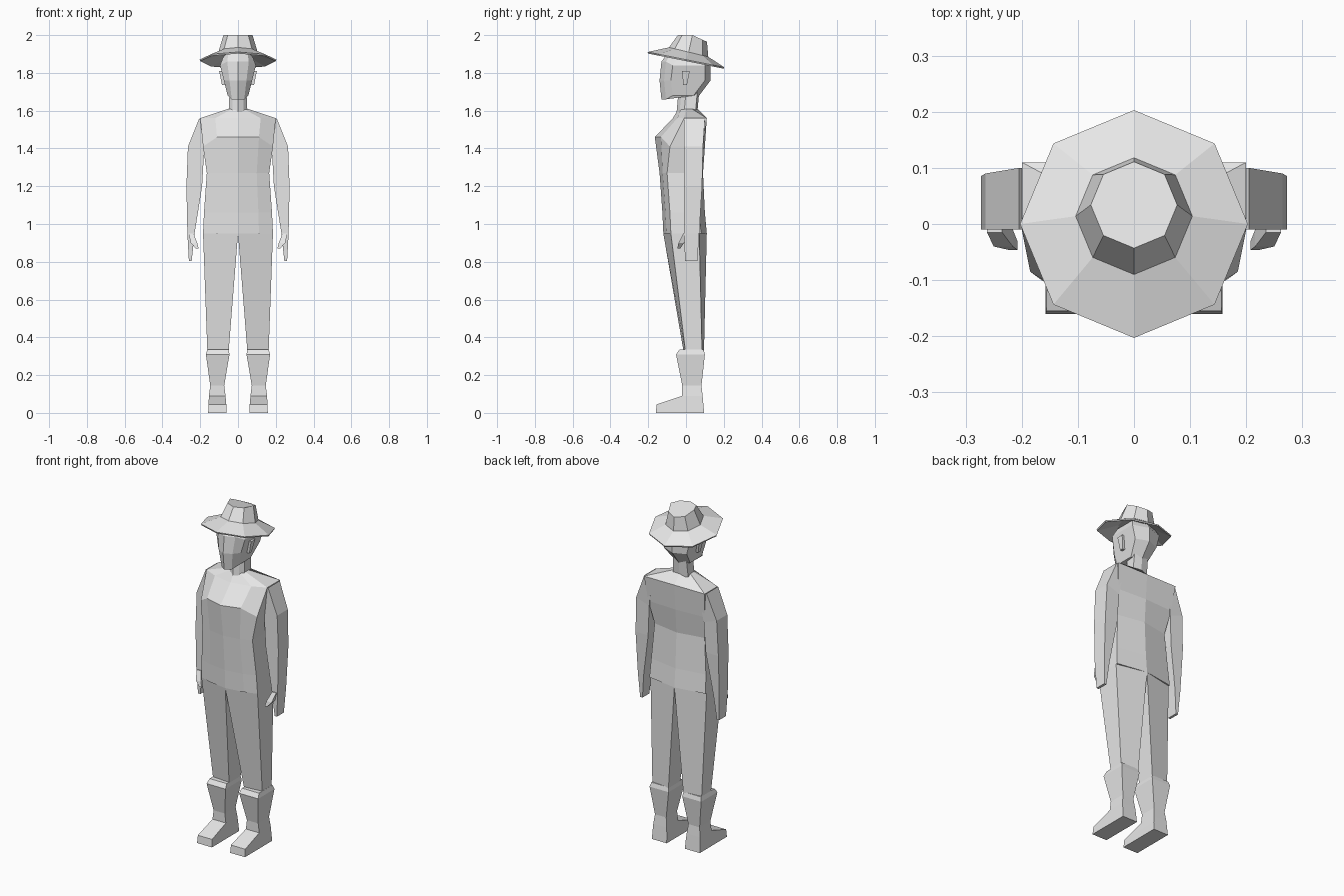
import bpy
import bmesh
from math import sin, cos, pi

cube = bpy.data.objects.get("Cube")
if cube:
    bpy.data.objects.remove(cube)

grey = bpy.data.materials.new("light grey")
grey.use_nodes = True
tone = (0.8, 0.8, 0.8, 1)
grey.diffuse_color = tone
grey.node_tree.nodes["Principled BSDF"].inputs["Base Color"].default_value = tone


def loft(name, rings, mirrored=False):
    """Skin a stack of equal-length rings, cap both ends, optionally mirror in x."""
    bm = bmesh.new()
    loops = [[bm.verts.new(point) for point in ring] for ring in rings]
    for lower, upper in zip(loops, loops[1:]):
        count = len(lower)
        for i in range(count):
            j = (i + 1) % count
            bm.faces.new((lower[i], lower[j], upper[j], upper[i]))
    bm.faces.new(loops[0])
    bm.faces.new(loops[-1])
    bmesh.ops.recalc_face_normals(bm, faces=bm.faces)
    mesh = bpy.data.meshes.new(name)
    bm.to_mesh(mesh)
    bm.free()
    mesh.materials.append(grey)
    part = bpy.data.objects.new(name, mesh)
    bpy.context.collection.objects.link(part)
    if mirrored:
        mirror = part.modifiers.new("Mirror", "MIRROR")
        mirror.use_mirror_merge = False


def body(height, half, front, back, bevel=0.04, back_bevel=0.03, drop=0):
    """Symmetric section: ridged front and back, sides and back lower by drop."""
    low = height - drop
    side = [(half * 0.6, front + bevel * 0.4, height),
            (half, front + bevel, low),
            (half, back - back_bevel, low)]
    other = [(-x, y, z) for x, y, z in reversed(side)]
    return [(0, front, height)] + side + [(0, back, low)] + other


def limb(height, inner, outer, front, back, bevel=0, rise=0):
    """Four-sided section whose outer side can be narrower and higher."""
    return [(inner, front, height),
            (outer, front + bevel, height + rise),
            (outer, back - bevel, height + rise),
            (inner, back, height)]


def octagon(radius, centre, height, tilt, top=2):
    """Hat section tilted down towards the back, cut level at the top."""
    ring = []
    for i in range(8):
        angle = i * pi / 4
        reach = -radius * cos(angle)
        level = min(height - tilt * reach, top)
        ring.append((radius * sin(angle), centre + reach, level))
    return ring


# Torso: hips, waist, ribs, chest, shoulders and collar
loft("torso", [
    body(height=0.95, half=0.185, front=-0.12, back=0.11),
    body(height=1.06, half=0.18, front=-0.125, back=0.1),
    body(height=1.27, half=0.165, front=-0.14, back=0.09),
    body(height=1.46, half=0.185, front=-0.165, back=0.1,
         bevel=0.08, back_bevel=0.01, drop=0.05),
    body(height=1.56, half=0.2, front=-0.07, back=0.11,
         bevel=0.06, back_bevel=0),
    body(height=1.61, half=0.05, front=-0.04, back=0.06),
])

# Neck
loft("neck", [
    body(height=1.59, half=0.05, front=-0.05, back=0.06, back_bevel=0.01),
    body(height=1.7, half=0.045, front=-0.04, back=0.07, back_bevel=0.01),
])

# Head: jaw, cheeks, brow and scalp
loft("head", [
    body(height=1.66, half=0.055, front=-0.13, back=0.07, bevel=0.06, drop=-0.02),
    body(height=1.76, half=0.075, front=-0.14, back=0.13, bevel=0.06),
    body(height=1.86, half=0.095, front=-0.13, back=0.13, bevel=0.06, drop=0.02),
    body(height=1.92, half=0.08, front=-0.085, back=0.11, drop=0.04),
])

# Ears
loft("ear", [
    limb(height=1.735, inner=0.06, outer=0.085, front=-0.015, back=0.005),
    limb(height=1.81, inner=0.07, outer=0.1, front=-0.02, back=0.02),
], mirrored=True)

# Hat: underside, brim edge, crown base and crown top
loft("hat", [
    octagon(radius=0.095, centre=0.014, height=1.896, tilt=0.25),
    octagon(radius=0.2, centre=0, height=1.862, tilt=0.2),
    octagon(radius=0.203, centre=0, height=1.87, tilt=0.2),
    octagon(radius=0.104, centre=0.014, height=1.91, tilt=0.24),
    octagon(radius=0.077, centre=0.034, height=2, tilt=0.46),
], )

# Arms: shoulder, sleeve hem, elbow, wrist and fingertips
loft("arm", [
    limb(height=1.5, inner=0.16, outer=0.205, front=-0.01, back=0.1, rise=0.06),
    limb(height=1.38, inner=0.18, outer=0.265, front=-0.01, back=0.09, rise=0.03),
    limb(height=1.2, inner=0.19, outer=0.273, front=-0.01, back=0.085),
    limb(height=0.95, inner=0.23, outer=0.268, front=-0.01, back=0.07),
    limb(height=0.805, inner=0.245, outer=0.26, front=-0.005, back=0.06),
], mirrored=True)

# Thumbs
loft("thumb", [
    limb(height=0.95, inner=0.235, outer=0.262, front=-0.015, back=0.01),
    limb(height=0.9, inner=0.216, outer=0.25, front=-0.04, back=-0.01),
    limb(height=0.87, inner=0.208, outer=0.224, front=-0.046, back=-0.03),
], mirrored=True)

# Trouser legs
loft("leg", [
    limb(height=0.95, inner=0, outer=0.185, front=-0.12, back=0.11, bevel=0.04),
    limb(height=0.32, inner=0.05, outer=0.162, front=-0.012, back=0.095, bevel=0.01),
], mirrored=True)

# Boots: cuff, ankle, instep, toe cap and sole
loft("boot", [
    limb(height=0.335, inner=0.05, outer=0.163, front=-0.035, back=0.093),
    limb(height=0.31, inner=0.045, outer=0.17, front=-0.053, back=0.1),
    limb(height=0.145, inner=0.073, outer=0.147, front=-0.02, back=0.082),
    limb(height=0.09, inner=0.066, outer=0.154, front=-0.02, back=0.088),
    limb(height=0.045, inner=0.062, outer=0.156, front=-0.155, back=0.092),
    limb(height=0, inner=0.06, outer=0.158, front=-0.16, back=0.096),
], mirrored=True)
